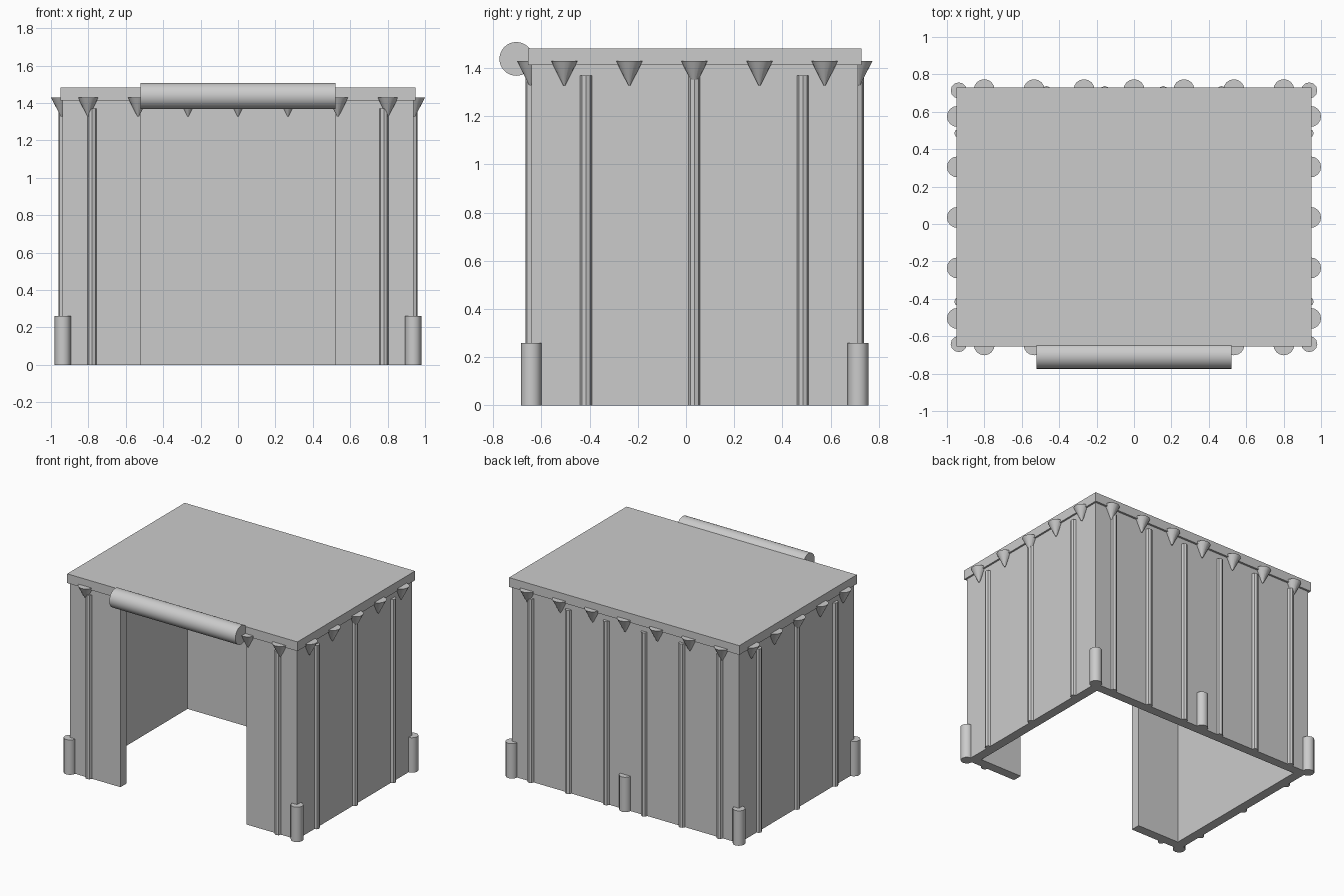
import bpy, bmesh
from math import radians
from mathutils import Matrix, Vector

cube = bpy.data.objects.get("Cube")
if cube:
    bpy.data.objects.remove(cube, do_unlink=True)

grey = bpy.data.materials.new("plain_grey")
grey.use_nodes = True
GREY = (0.6, 0.6, 0.6, 1)
grey.diffuse_color = GREY
grey.node_tree.nodes["Principled BSDF"].inputs["Base Color"].default_value = GREY

# Outer wall planes
SIDE, FRONT, BACK = 0.937, -0.642, 0.714
THICK, DOOR = 0.07, 0.52
ROOF_LOW, ROOF_TOP = 1.413, 1.482


def finish(name, bm, smooth=None):
    bmesh.ops.recalc_face_normals(bm, faces=bm.faces)
    mesh = bpy.data.meshes.new(name)
    bm.to_mesh(mesh)
    bm.free()
    mesh.materials.append(grey)
    ob = bpy.data.objects.new(name, mesh)
    bpy.context.collection.objects.link(ob)
    if smooth:
        bpy.ops.object.select_all(action='DESELECT')
        ob.select_set(True)
        bpy.context.view_layer.objects.active = ob
        bpy.ops.object.shade_smooth_by_angle(angle=radians(smooth))
    return ob


def prism(name, outline, low, high):
    bm = bmesh.new()
    face = bm.faces.new([bm.verts.new((x, y, low)) for x, y in outline])
    top = bmesh.ops.extrude_face_region(bm, geom=[face])["geom"]
    verts = [v for v in top if isinstance(v, bmesh.types.BMVert)]
    bmesh.ops.translate(bm, verts=verts, vec=Vector((0, 0, high - low)))
    return finish(name, bm)


def upright(name, x, y, low, high, r_low, r_high, sides, smooth=None):
    bm = bmesh.new()
    bmesh.ops.create_cone(bm, cap_ends=True, segments=sides, radius1=r_low,
                          radius2=r_high, depth=high - low,
                          matrix=Matrix.Translation((x, y, (low + high) / 2)))
    return finish(name, bm, smooth)


# Walls: one C-shaped footprint with a wide front opening
half = [(DOOR, FRONT), (SIDE, FRONT), (SIDE, BACK)]
inner = [(SIDE - THICK, BACK - THICK), (SIDE - THICK, FRONT + THICK), (DOOR, FRONT + THICK)]
outline = half + [(-x, y) for x, y in reversed(half)]
outline += [(-x, y) for x, y in reversed(inner)] + inner
prism("walls", outline, 0, ROOF_LOW)

# Roof slab
RX, RF, RB = 0.95, -0.656, 0.729
prism("roof", [(-RX, RF), (RX, RF), (RX, RB), (-RX, RB)], ROOF_LOW, ROOF_TOP)

# Rolled door above the opening
bm = bmesh.new()
bmesh.ops.create_cone(bm, cap_ends=True, segments=32, radius1=0.07, radius2=0.07,
                      depth=2 * DOOR, matrix=Matrix.Translation((0, -0.704, 1.438))
                      @ Matrix.Rotation(radians(90), 4, 'Y'))
finish("rolled_door", bm, 30)


def rib(name, x, y):
    upright(name, x, y, 0, 1.37, 0.024, 0.024, 8)


def spike(name, x, y):
    upright(name, x, y, 1.328, 1.43, 0.004, 0.056, 16, 30)


def post(name, x, y):
    upright(name, x, y, 0, 0.26, 0.043, 0.043, 12, 40)


# Wall ribs
for i in range(6):
    rib("back_rib", -0.78 + 0.312 * i, BACK)
for s in (-1, 1):
    rib("front_rib", 0.78 * s, FRONT)
    for i in range(3):
        rib("side_rib", SIDE * s, -0.415 + 0.45 * i)

# Cone spikes under the eaves
for i in range(7):
    x = 0.267 * (i - 3)
    spike("front_spike", x, FRONT - 0.004)
    spike("back_spike", x, BACK + 0.004)
for s in (-1, 1):
    for i in range(5):
        spike("side_spike", 0.944 * s, 0.035 + 0.27 * (i - 2))

# Short ground posts at the corners and the middle of the back
for s in (-1, 1):
    post("front_post", SIDE * s, FRONT)
    post("back_post", SIDE * s, BACK)
post("middle_back_post", 0, BACK)
